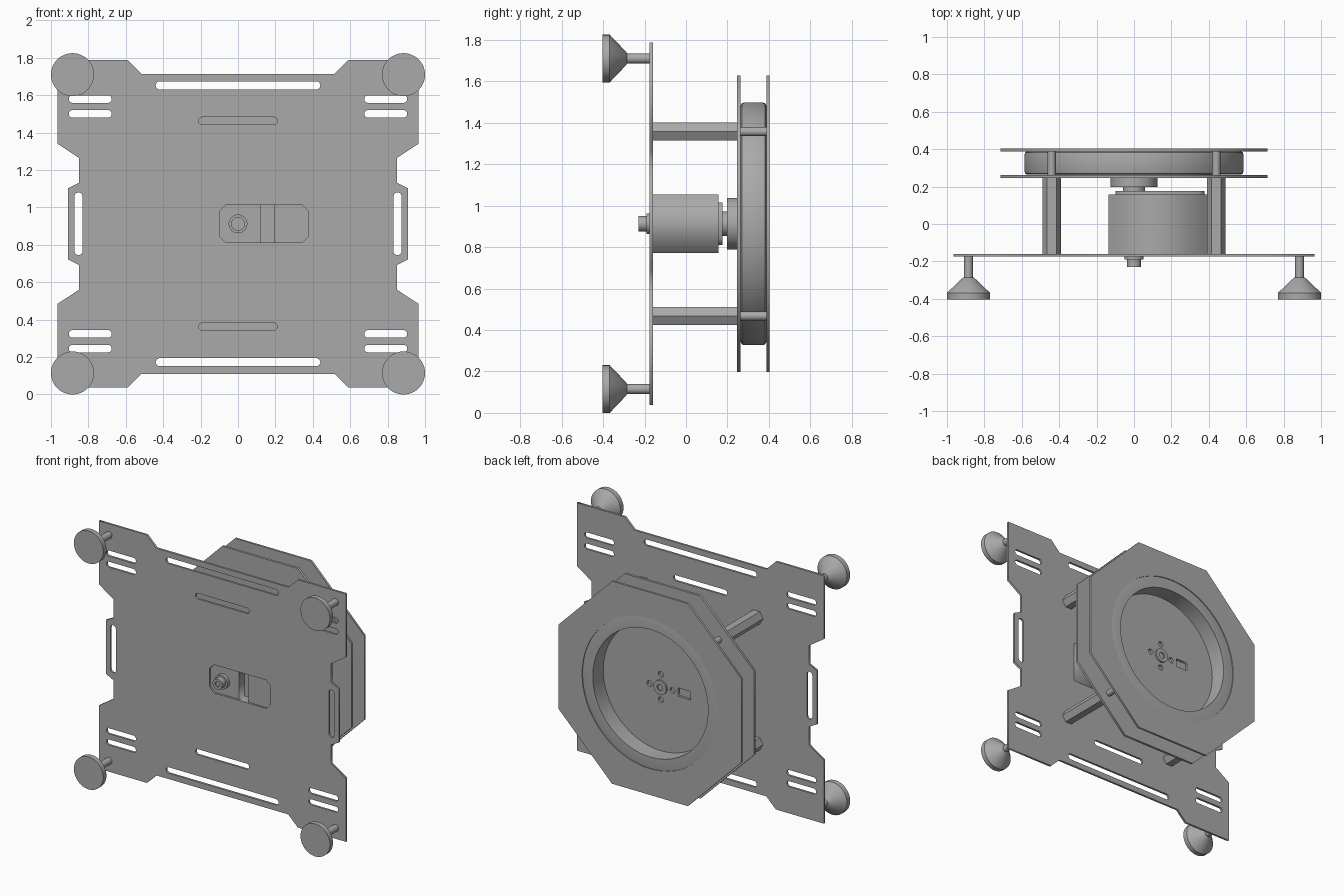
import bpy, bmesh, math
from mathutils import Matrix

cube = bpy.data.objects.get("Cube")
if cube:
    bpy.data.objects.remove(cube)

MID = 0.9125  # height of the centre axis

grey = bpy.data.materials.new("plain_grey")
grey.use_nodes = True
grey.diffuse_color = (0.4, 0.4, 0.4, 1)
grey.node_tree.nodes["Principled BSDF"].inputs["Base Color"].default_value = (0.4, 0.4, 0.4, 1)


def finish(name, bm, smooth=False):
    """Turn a bmesh into a linked object in the single grey."""
    bmesh.ops.remove_doubles(bm, verts=bm.verts, dist=1e-5)
    bmesh.ops.recalc_face_normals(bm, faces=bm.faces)
    mesh = bpy.data.meshes.new(name)
    bm.to_mesh(mesh)
    bm.free()
    mesh.materials.append(grey)
    obj = bpy.data.objects.new(name, mesh)
    bpy.context.collection.objects.link(obj)
    if smooth:
        bpy.ops.object.select_all(action='DESELECT')
        obj.select_set(True)
        bpy.context.view_layer.objects.active = obj
        bpy.ops.object.shade_smooth_by_angle(angle=math.radians(30))
    return obj


def sheet(name, loops, y0, y1):
    """Flat cut sheet: first loop is the outline, the rest are holes, in x and height from MID."""
    curve = bpy.data.curves.new(name, 'CURVE')
    curve.dimensions = '2D'
    curve.fill_mode = 'BOTH'
    curve.extrude = (y1 - y0) / 2
    for loop in loops:
        spline = curve.splines.new('POLY')
        spline.points.add(len(loop) - 1)
        for point, (x, z) in zip(spline.points, loop):
            point.co = (x, z, 0, 1)
        spline.use_cyclic_u = True
    temp = bpy.data.objects.new(name + "_curve", curve)
    bpy.context.collection.objects.link(temp)
    graph = bpy.context.evaluated_depsgraph_get()
    mesh = bpy.data.meshes.new_from_object(temp.evaluated_get(graph))
    bm = bmesh.new()
    bm.from_mesh(mesh)
    bpy.data.objects.remove(temp)
    bpy.data.meshes.remove(mesh)
    bm.transform(Matrix.Translation((0, (y0 + y1) / 2, MID)) @ Matrix.Rotation(math.pi / 2, 4, 'X'))
    return finish(name, bm)


def lathe(name, profile, x=0, z=0, sides=48, smooth=True):
    """Revolve (radius, y) points about an axis along y."""
    bm = bmesh.new()
    verts = [bm.verts.new((r, y, 0)) for r, y in profile]
    edges = [bm.edges.new(pair) for pair in zip(verts, verts[1:])]
    bmesh.ops.spin(bm, geom=verts + edges, cent=(0, 0, 0), axis=(0, 1, 0),
                   angle=2 * math.pi, steps=sides)
    bm.transform(Matrix.Translation((x, 0, z + MID)))
    return finish(name, bm, smooth)


def rod(name, r, y0, y1, x=0, z=0, sides=32, smooth=True):
    return lathe(name, [(0, y0), (r, y0), (r, y1), (0, y1)], x, z, sides, smooth)


def circle(r, x=0, z=0, n=24, turn=0):
    return [(x + r * math.cos(2 * math.pi * (i + turn) / n),
             z + r * math.sin(2 * math.pi * (i + turn) / n)) for i in range(n)]


def slot(x, z, w, h):
    """Rounded slot of full size w by h."""
    r = min(w, h) / 2
    return [(x + math.copysign(w / 2 - r, px) + px, z + math.copysign(h / 2 - r, pz) + pz)
            for px, pz in circle(r, turn=0.5)]


def rect(x0, x1, z0, z1, c=0.0):
    """Rectangle with corners cut by c."""
    if not c:
        return [(x0, z0), (x1, z0), (x1, z1), (x0, z1)]
    return [(x0 + c, z0), (x1 - c, z0), (x1, z0 + c), (x1, z1 - c),
            (x1 - c, z1), (x0 + c, z1), (x0, z1 - c), (x0, z0 + c)]


# Large front plate: one quarter of the outline, mirrored both ways
quarter = [(0.91, 0.19), (0.85, 0.22), (0.85, 0.352), (0.965, 0.428),
           (0.965, 0.875), (0.59, 0.875), (0.515, 0.802)]
right = [(x, -z) for x, z in quarter[::-1]] + quarter
outline = right + [(-x, z) for x, z in right[::-1]]
motor_window = rect(-0.1, 0.378, -0.1, 0.1, 0.035)
loops = [outline, motor_window]
for s in (1, -1):
    loops += [slot(0, s * 0.74, 0.88, 0.043), slot(0, s * 0.55, 0.42, 0.04),
              slot(s * 0.853, 0, 0.043, 0.335)]
    for t in (1, -1):
        loops += [slot(s * 0.79, t * h, 0.23, 0.04) for h in (0.667, 0.588)]
sheet("front_plate", loops, -0.175, -0.16)

# Octagonal plates; the rear one is open around the drum
R = 0.715 / math.cos(math.pi / 8)
octagon = circle(R, n=8, turn=0.5)
sheet("inner_octagon_plate", [octagon], 0.245, 0.262)
sheet("rear_octagon_plate", [octagon, circle(0.53, n=64)], 0.388, 0.403)

# Drum wall with softened rims, and its pierced floor
lathe("drum_wall", [(0.45, 0.264), (0.57, 0.264), (0.582, 0.27), (0.585, 0.28), (0.585, 0.372),
                    (0.582, 0.382), (0.57, 0.388), (0.53, 0.397), (0.45, 0.397), (0.45, 0.264)], sides=96)
holes = [circle(0.02, *p) for p in ((0.09, 0), (-0.09, 0), (0, 0.09), (0, -0.09))]
sheet("drum_floor", [circle(0.452, n=64), rect(-0.23, -0.135, -0.03, 0.03)] + holes, 0.263, 0.28)
lathe("hub_nut", [(0, 0.283), (0.022, 0.283), (0.022, 0.292), (0.05, 0.292), (0.05, 0.265), (0, 0.265)])

# Motor box, with a recess open to the front
sheet("motor_body", [rect(-0.135, 0.39, -0.142, 0.142)], -0.1, 0.157)
sheet("motor_front", [rect(-0.135, 0.39, -0.142, 0.142), rect(0.12, 0.195, -0.1, 0.1)], -0.16, -0.1)
sheet("motor_front_pad", [rect(-0.098, 0.08, -0.098, 0.098, 0.035)], -0.16, -0.17)
sheet("motor_front_cover", [rect(0.195, 0.376, -0.098, 0.098, 0.03)], -0.16, -0.173)
sheet("motor_rear_pad", [rect(-0.1, 0.378, -0.103, 0.103, 0.03)], 0.157, 0.177)

# Shaft, front knob and drive hub
lathe("front_knob", [(0, -0.222), (0.018, -0.222), (0.018, -0.23), (0.037, -0.23),
                     (0.037, -0.19), (0.05, -0.19), (0.05, -0.16), (0, -0.16)])
rod("rear_shaft", 0.06, 0.17, 0.2)
rod("drive_hub", 0.125, 0.198, 0.246, sides=48)

# Posts, pins and corner feet
for sx, side in ((1, "left"), (-1, "right")):
    for sz, level in ((1, "upper"), (-1, "lower")):
        tag = f"{level}_{side}"
        rod(f"hex_post_{tag}", 0.05, -0.16, 0.246, sx * 0.44, sz * 0.445, 6, False)
        rod(f"spacer_pin_{tag}", 0.022, 0.262, 0.388, sx * 0.44, sz * 0.445)
        lathe(f"foot_{tag}", [(0, -0.403), (0.115, -0.403), (0.115, -0.368), (0.03, -0.287),
                              (0.024, -0.285), (0.024, -0.17), (0, -0.17)],
              sx * 0.885, sz * 0.7975)
